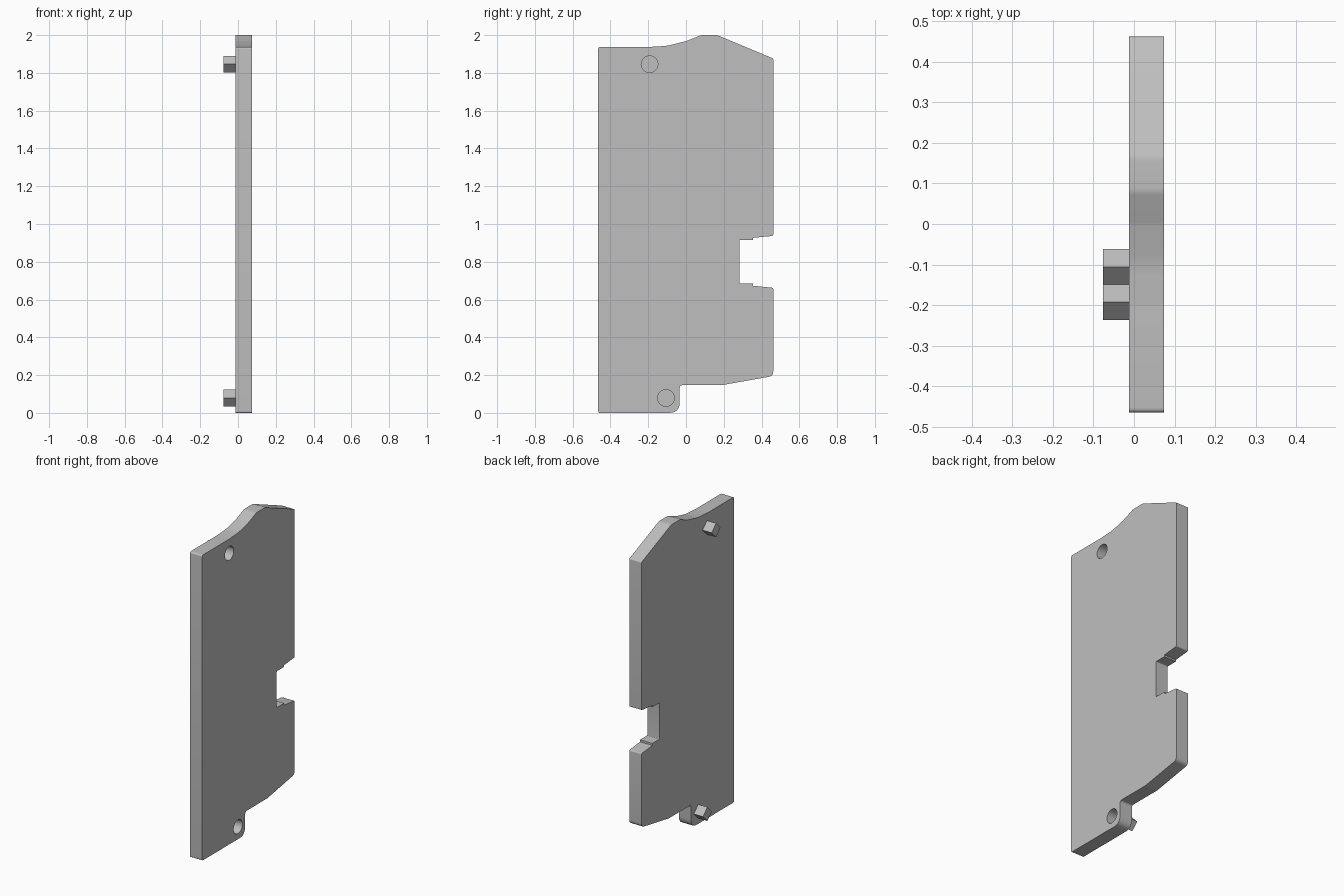
import bpy
import bmesh
import math
from mathutils import Vector

cube = bpy.data.objects.get("Cube")
if cube:
    bpy.data.objects.remove(cube, do_unlink=True)

BACK, FACE, PEG_END = -0.012, 0.074, -0.076
HOLE_FLOOR = 0.0
RADIUS = 0.044
CENTRES = {"upper": (-0.193, 1.846), "lower": (-0.106, 0.079)}

grey = bpy.data.materials.new("light grey")
grey.use_nodes = True
colour = (0.52, 0.52, 0.52, 1)
grey.diffuse_color = colour
grey.node_tree.nodes["Principled BSDF"].inputs["Base Color"].default_value = colour


def fillet(corners, steps=6):
    """Round each (y, z, radius) corner of a closed outline."""
    result = []
    for i, (y, z, r) in enumerate(corners):
        p = Vector((y, z))
        if r == 0:
            result.append(p)
            continue
        a = Vector(corners[i - 1][:2]) - p
        b = Vector(corners[(i + 1) % len(corners)][:2]) - p
        cut = min(r / math.tan(a.angle(b) / 2), a.length * 0.49, b.length * 0.49)
        start, end = p + a.normalized() * cut, p + b.normalized() * cut
        for k in range(steps + 1):
            t = k / steps
            result.append(start * (1 - t) ** 2 + p * 2 * t * (1 - t) + end * t ** 2)
    return result


def prism(name, outline, x0, x1):
    """Extrude a (y, z) outline along x."""
    bm = bmesh.new()
    face = bm.faces.new([bm.verts.new((x0, y, z)) for y, z in outline])
    extruded = bmesh.ops.extrude_face_region(bm, geom=[face])["geom"]
    verts = [v for v in extruded if isinstance(v, bmesh.types.BMVert)]
    bmesh.ops.translate(bm, verts=verts, vec=(x1 - x0, 0, 0))
    bmesh.ops.recalc_face_normals(bm, faces=bm.faces)
    mesh = bpy.data.meshes.new(name)
    bm.to_mesh(mesh)
    bm.free()
    obj = bpy.data.objects.new(name, mesh)
    bpy.context.collection.objects.link(obj)
    mesh.materials.append(grey)
    return obj


def ring(centre, sides):
    """Regular polygon with a corner pointing along +y."""
    return [(centre[0] + RADIUS * math.cos(math.tau * i / sides),
             centre[1] + RADIUS * math.sin(math.tau * i / sides)) for i in range(sides)]


# Door panel outline, counter-clockwise from the bottom front corner
corners = [
    (-0.465, 0, 0.01), (-0.034, 0, 0.055), (-0.034, 0.147, 0.018),
    (0.19, 0.147, 0.05), (0.462, 0.195, 0.03), (0.462, 0.662, 0.008),
    (0.355, 0.673, 0), (0.355, 0.686, 0), (0.282, 0.686, 0.006),
    (0.282, 0.916, 0.006), (0.355, 0.916, 0), (0.355, 0.927, 0),
    (0.462, 0.937, 0.008), (0.462, 1.876, 0.01), (0.165, 2.0, 0.05),
    (0.08, 2.0, 0.05), (0, 1.968, 0.1), (-0.1, 1.943, 0.3),
    (-0.2, 1.937, 0.1), (-0.465, 1.937, 0.012),
]
panel = prism("panel", fillet(corners), BACK, FACE)

# Round blind sockets sunk into the panel's +x face
for name, centre in CENTRES.items():
    cutter = prism(name + "_socket_cutter", ring(centre, 32), HOLE_FLOOR, FACE + 0.05)
    cutter.hide_render = True
    mod = panel.modifiers.new("socket", "BOOLEAN")
    mod.operation = "DIFFERENCE"
    mod.solver = "EXACT"
    mod.object = cutter
    bpy.context.view_layer.objects.active = panel
    bpy.ops.object.modifier_apply(modifier=mod.name)
    bpy.data.objects.remove(cutter, do_unlink=True)

# Square pegs set on their corners on the opposite face
for name, centre in CENTRES.items():
    prism(name + "_peg", ring(centre, 4), PEG_END, BACK)

# Smooth the rounded edges while keeping the corners crisp
bpy.ops.object.select_all(action="DESELECT")
panel.select_set(True)
bpy.context.view_layer.objects.active = panel
bpy.ops.object.shade_smooth_by_angle(angle=math.radians(30))
